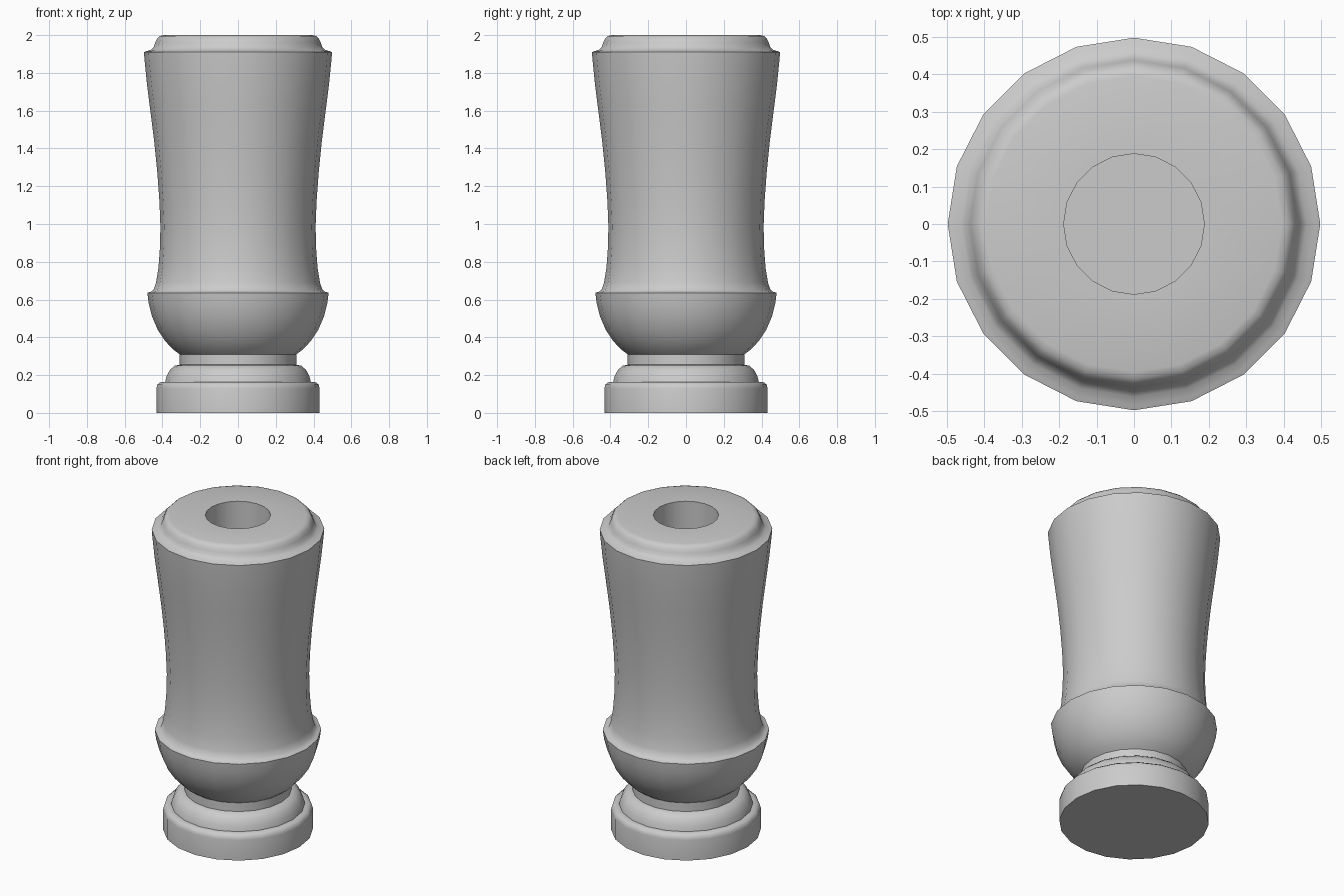
import bpy, bmesh, math
from mathutils import Vector

SIDES = 20

# Outline (radius, height) from base centre, up the outside, over the rim, into the bore
profile = [
    (0, 0), (0.432, 0), (0.432, 0.13), (0.427, 0.15), (0.41, 0.163),      # plinth
    (0.386, 0.163), (0.378, 0.195), (0.36, 0.228), (0.335, 0.25), (0.309, 0.255),  # foot moulding
    (0.309, 0.31),                                                        # neck
    (0.345, 0.337), (0.385, 0.38), (0.425, 0.44), (0.455, 0.51),
    (0.473, 0.58), (0.48, 0.636),                                         # bowl
    (0.462, 0.641), (0.447, 0.652), (0.434, 0.69), (0.421, 0.77), (0.413, 0.88), (0.411, 0.99),
    (0.416, 1.12), (0.427, 1.27), (0.443, 1.43), (0.463, 1.59),
    (0.482, 1.74), (0.495, 1.87), (0.498, 1.91),                          # flared body
    (0.485, 1.915), (0.462, 1.922), (0.446, 1.938), (0.438, 1.96),
    (0.428, 1.982), (0.414, 1.995), (0.395, 2.0),                         # top moulding
    (0.188, 2.0), (0.188, 1.5), (0, 1.5),                                 # bore
]

# Spin the outline around the vertical axis
bm = bmesh.new()
verts = [bm.verts.new((r, 0, z)) for r, z in profile]
edges = [bm.edges.new(pair) for pair in zip(verts, verts[1:])]
bmesh.ops.spin(bm, geom=verts + edges, cent=Vector(), axis=(0, 0, 1),
               angle=math.tau, steps=SIDES, use_duplicate=False)
bmesh.ops.remove_doubles(bm, verts=bm.verts, dist=0.0005)
bmesh.ops.recalc_face_normals(bm, faces=bm.faces)

mesh = bpy.data.meshes.new("turned_post")
bm.to_mesh(mesh)
bm.free()
post = bpy.data.objects.new("turned_post", mesh)
bpy.context.collection.objects.link(post)

# Smooth curves, crisp steps
bpy.context.view_layer.objects.active = post
post.select_set(True)
bpy.ops.object.shade_smooth_by_angle(angle=math.radians(40))
